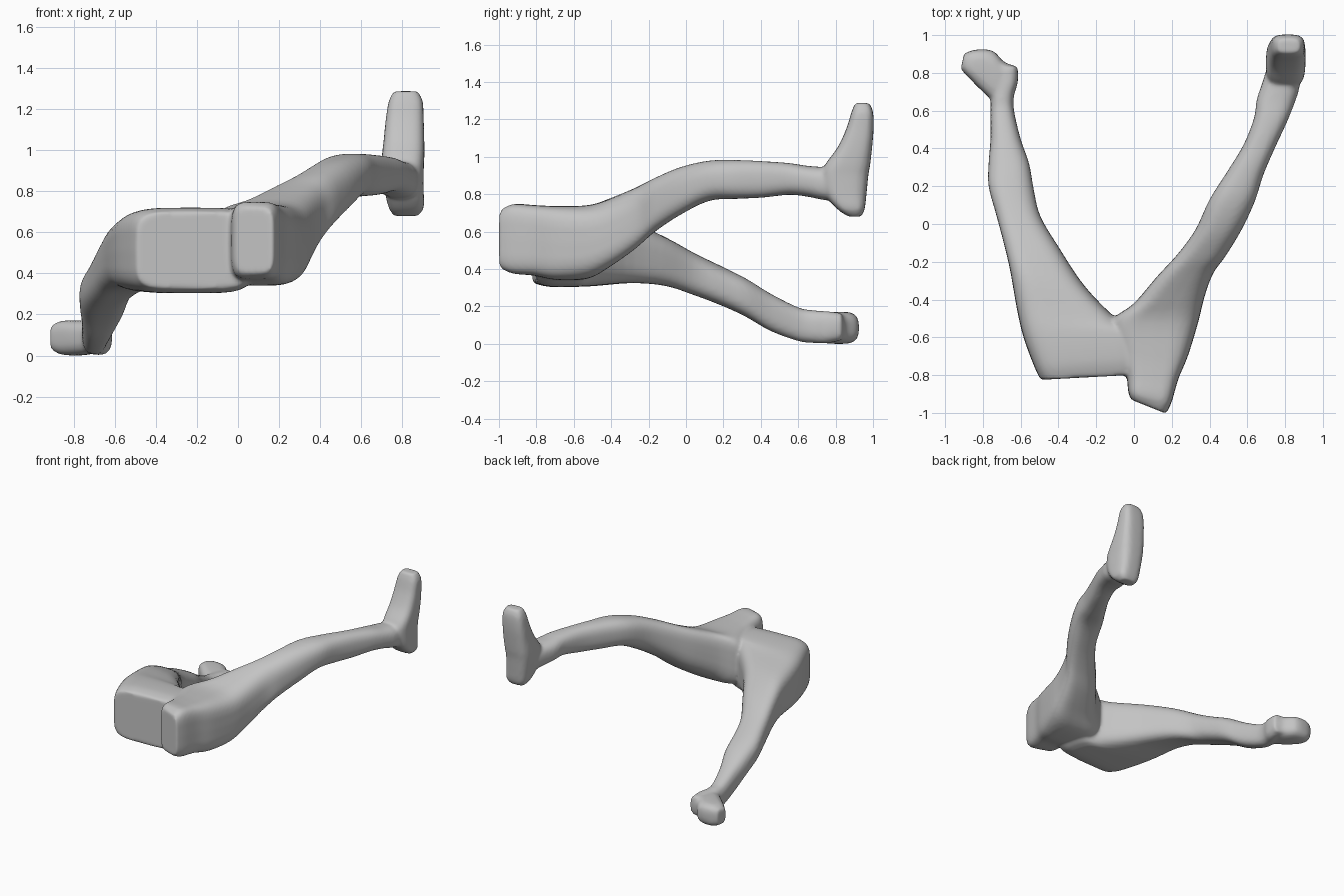
import bpy, bmesh, math
from mathutils import Vector

if "Cube" in bpy.data.objects:
    bpy.data.objects.remove(bpy.data.objects["Cube"])

SIDES, STEPS = 32, 4

grey = bpy.data.materials.new("plain grey")
grey.diffuse_color = (0.55, 0.55, 0.55, 1)
grey.use_nodes = True
grey.node_tree.nodes["Principled BSDF"].inputs["Base Color"].default_value = grey.diffuse_color


def catmull(a, b, c, d, t):
    return 0.5 * (2 * b + (c - a) * t + (2 * a - 5 * b + 4 * c - d) * t * t
                  + (3 * b - a - 3 * c + d) * t ** 3)


def loft(bm, rings, n0, n1):
    """Skin rounded-box sections (centre, half axis u, half axis v); n0 to n1 = squareness."""
    smooth = []
    last = len(rings) - 1
    for i in range(last):
        quad = [rings[max(0, min(last, i + k))] for k in (-1, 0, 1, 2)]
        for s in range(STEPS):
            smooth.append([catmull(*[q[j] for q in quad], s / STEPS) for j in range(3)])
    smooth.append(rings[-1])
    loops = []
    for i, (c, u, v) in enumerate(smooth):
        f = min(1, 2 * i / len(smooth))
        e = 2 / (n0 + (n1 - n0) * f)
        loop = []
        for k in range(SIDES):
            a = 2 * math.pi * k / SIDES
            x, y = math.cos(a), math.sin(a)
            loop.append(bm.verts.new(c + u * math.copysign(abs(x) ** e, x)
                                     + v * math.copysign(abs(y) ** e, y)))
        loops.append(loop)
    for p, q in zip(loops, loops[1:]):
        for k in range(SIDES):
            m = (k + 1) % SIDES
            bm.faces.new((p[k], p[m], q[m], q[k]))
    bm.faces.new(loops[0])
    bm.faces.new(loops[-1])


def upright(lx, ly, rx, ry, zb, zt):
    """Vertical section between a left and a right plan point."""
    l, r = Vector((lx, ly, 0)), Vector((rx, ry, 0))
    return [(l + r) / 2 + Vector((0, 0, (zb + zt) / 2)), (r - l) / 2,
            Vector((0, 0, (zt - zb) / 2))]


def level(z, x0, x1, y0, y1):
    """Horizontal section at height z."""
    return [Vector(((x0 + x1) / 2, (y0 + y1) / 2, z)),
            Vector(((x1 - x0) / 2, 0, 0)), Vector((0, (y1 - y0) / 2, 0))]


bm = bmesh.new()

# Lowered leg with the wide hip block
lowered_leg = [
    (-.495, -.825, .06, -.795, .325, .70), (-.53, -.75, .08, -.71, .305, .72),
    (-.585, -.60, .05, -.57, .305, .715), (-.62, -.45, -.08, -.51, .31, .69),
    (-.655, -.25, -.26, -.33, .325, .645), (-.69, -.10, -.40, -.12, .31, .57),
    (-.73, .05, -.495, .04, .26, .485), (-.77, .20, -.53, .18, .205, .415),
    (-.77, .32, -.555, .32, .145, .35), (-.76, .45, -.60, .45, .07, .27),
    (-.76, .60, -.635, .60, .015, .195), (-.755, .68, -.635, .68, .005, .18),
    (-.73, .75, -.615, .75, .003, .175), (-.72, .84, -.615, .835, .02, .165)]
loft(bm, [upright(*r) for r in lowered_leg], 5, 2.6)

# Lowered foot, toes pointing sideways
lowered_foot = [
    (-.66, .72, -.64, .84, .02, .16), (-.73, .65, -.69, .86, .008, .17),
    (-.80, .70, -.75, .918, .0, .172), (-.875, .775, -.845, .922, .005, .168),
    (-.917, .82, -.90, .90, .03, .145)]
loft(bm, [upright(*r) for r in lowered_foot], 3, 3)

# Raised leg with the narrow hip stub
raised_leg = [
    (-.015, -.93, .17, -1.004, .40, .72), (-.03, -.89, .20, -.94, .375, .748),
    (-.04, -.80, .235, -.82, .365, .742), (-.07, -.68, .285, -.70, .342, .737),
    (-.12, -.52, .34, -.52, .35, .742), (.0, -.42, .375, -.38, .42, .78),
    (.12, -.28, .42, -.26, .51, .835), (.23, -.16, .485, -.17, .60, .888),
    (.325, -.03, .57, -.03, .69, .945), (.40, .13, .64, .12, .765, .98),
    (.495, .28, .685, .26, .775, .983), (.58, .42, .745, .40, .782, .977),
    (.635, .56, .81, .54, .797, .967), (.65, .66, .85, .64, .787, .952),
    (.68, .75, .875, .72, .77, .945), (.71, .85, .89, .85, .76, .93)]
loft(bm, [upright(*r) for r in raised_leg], 5, 2.6)

# Raised foot, toes pointing up
raised_foot = [
    (.68, .76, .875, .87, .935), (.72, .735, .905, .81, .955),
    (.80, .715, .905, .745, .965), (.90, .70, .905, .725, .975),
    (.96, .70, .908, .745, .985), (1.05, .71, .908, .81, .995),
    (1.15, .72, .905, .857, 1.003), (1.24, .735, .90, .885, 1.0),
    (1.288, .76, .875, .905, .98)]
loft(bm, [level(*r) for r in raised_foot], 3.2, 3.2)

bmesh.ops.recalc_face_normals(bm, faces=bm.faces)
mesh = bpy.data.meshes.new("legs")
bm.to_mesh(mesh)
bm.free()
mesh.materials.append(grey)
legs = bpy.data.objects.new("legs", mesh)
bpy.context.collection.objects.link(legs)

# Fuse the parts into one softly blended skin
fuse = legs.modifiers.new("fuse", 'REMESH')
fuse.mode = 'VOXEL'
fuse.voxel_size = 0.012
fuse.use_smooth_shade = True
soften = legs.modifiers.new("soften", 'SMOOTH')
soften.factor = 0.5
soften.iterations = 6
